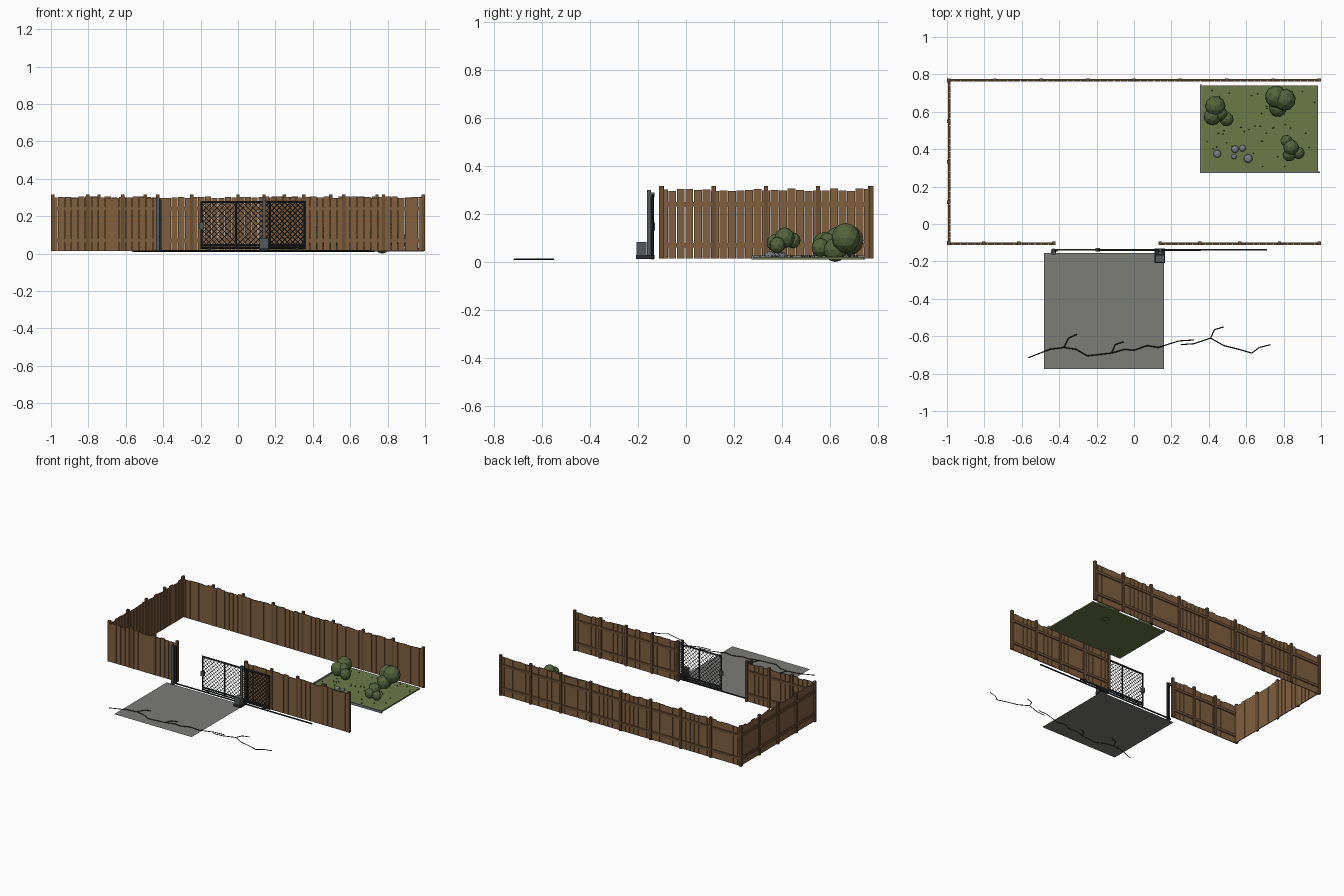
import bpy, bmesh, math, random
from mathutils import Matrix, Vector

random.seed(7)
cube = bpy.data.objects.get("Cube")
if cube:
    bpy.data.objects.remove(cube)


def material(name, r, g, b):
    m = bpy.data.materials.new(name)
    m.use_nodes = True
    m.diffuse_color = (r, g, b, 1)
    m.node_tree.nodes["Principled BSDF"].inputs["Base Color"].default_value = (r, g, b, 1)
    return m


board_wood = material("board wood", .22, .115, .05)
post_wood = material("post wood", .15, .08, .035)
dark_metal = material("dark metal", .02, .024, .026)
grey_metal = material("grey metal", .09, .1, .1)
asphalt = material("asphalt", .2, .205, .19)
crack_black = material("crack black", .01, .01, .01)
lawn_green = material("lawn green", .15, .19, .065)
leaf_green = material("leaf green", .09, .13, .045)
stone_grey = material("stone grey", .2, .21, .22)
tuft_green = material("tuft green", .04, .06, .02)


def finish(bm, name, mat):
    mesh = bpy.data.meshes.new(name)
    bm.to_mesh(mesh)
    bm.free()
    mesh.materials.append(mat)
    obj = bpy.data.objects.new(name, mesh)
    bpy.context.scene.collection.objects.link(obj)
    return obj


def box(bm, x0, x1, y0, y1, z0, z1):
    size = Matrix.Diagonal((x1 - x0, y1 - y0, z1 - z0, 1))
    place = Matrix.Translation(((x0 + x1) / 2, (y0 + y1) / 2, (z0 + z1) / 2))
    bmesh.ops.create_cube(bm, size=1, matrix=place @ size)


def box_part(name, mat, *boxes):
    bm = bmesh.new()
    for b in boxes:
        box(bm, *b)
    return finish(bm, name, mat)


def bar(bm, a, b, width, sides=4):
    a, b = Vector(a), Vector(b)
    d = b - a
    turn = d.to_track_quat('Z', 'Y').to_matrix().to_4x4()
    bmesh.ops.create_cone(bm, cap_ends=True, segments=sides, radius1=width / 2, radius2=width / 2,
                          depth=d.length, matrix=Matrix.Translation((a + b) / 2) @ turn)


# Fence runs: boards on the local -y side, rails on the local +y side
BASE, TOP = .014, .3


def fence(name, start, angle, length, sections):
    place = Matrix.Translation((*start, 0)) @ Matrix.Rotation(angle, 4, 'Z')
    boards, frame = bmesh.new(), bmesh.new()
    count = round(length / .036)
    pitch = length / count
    for i in range(count):
        x = i * pitch
        gap = random.uniform(.001, .004)
        box(boards, x + gap / 2, x + pitch - gap / 2, -.008, -.002, BASE, TOP + random.uniform(-.005, .006))
    for i in range(sections + 1):
        x = .009 + i * (length - .018) / sections
        box(frame, x - .009, x + .009, -.009, .009, BASE, .316)
    for z in (.07, .24):
        box(frame, 0, length, -.002, .005, z - .01, z + .01)
    for bm, part, mat in ((boards, "boards", board_wood), (frame, "posts_and_rails", post_wood)):
        bm.transform(place)
        finish(bm, f"{name}_{part}", mat)


fence("back_fence", (-1, .77), 0, 2, 8)
fence("side_fence", (-.99, -.11), math.pi / 2, .885, 4)
fence("front_right_fence", (-1, -.103), 0, .58, 3)
fence("front_left_fence", (.13, -.103), 0, .87, 4)

# Driveway
bm = bmesh.new()
bmesh.ops.create_grid(bm, x_segments=1, y_segments=1, size=.5,
                      matrix=Matrix.Translation((-.16, -.465, .011)) @ Matrix.Diagonal((.64, .62, 1, 1)))
finish(bm, "driveway", asphalt)

# Ground cracks
crack_paths = [
    [(-.565, -.715), (-.45, -.67), (-.375, -.66), (-.31, -.67), (-.25, -.705), (-.12, -.69), (-.05, -.67),
     (0, -.675), (.07, -.65), (.13, -.66), (.24, -.625), (.32, -.62)],
    [(.25, -.645), (.32, -.64), (.41, -.61), (.48, -.65), (.56, -.67), (.63, -.69), (.67, -.66), (.73, -.645)],
    [(-.375, -.66), (-.35, -.61), (-.305, -.59)],
    [(-.12, -.69), (-.1, -.645), (-.055, -.63)],
    [(.41, -.61), (.43, -.565), (.48, -.55)],
]
bm = bmesh.new()
for path in crack_paths:
    for a, b in zip(path, path[1:]):
        bar(bm, (*a, .012), (*b, .012), .006)
finish(bm, "ground_cracks", crack_black)

# Sliding gate: tube frame, uprights, wire diamonds and wheels
L, R, LOW, HIGH, GY = -.195, .355, .045, .275, -.139
bm = bmesh.new()
for z in (LOW, HIGH):
    bar(bm, (L, GY, z), (R, GY, z), .012, 8)
bar(bm, (L, GY, .03), (R, GY, .03), .01, 8)
for i in range(4):
    x = L + i * (R - L) / 3
    bar(bm, (x, GY, .025), (x, GY, HIGH + .005), .011, 8)
for x in (L + .04, R - .04):
    bar(bm, (x, GY - .006, .024), (x, GY + .006, .024), .02, 12)
finish(bm, "gate_frame", dark_metal)

bm = bmesh.new()
height, step = HIGH - LOW, .028
for i in range(int((R - L + height) / step)):
    s = L - height + (i + 1) * step
    x0, x1 = max(s, L), min(s + height, R)
    for slope in (1, -1):
        ends = []
        for x in (x0, x1):
            rise = x - s
            ends.append((x, GY, LOW + rise if slope > 0 else HIGH - rise))
        bar(bm, *ends, .0035)
finish(bm, "gate_wire_mesh", dark_metal)

box_part("gate_lock", grey_metal, (L - .01, L + .012, -.148, -.128, .13, .165))
box_part("gate_track", dark_metal, (-.44, .71, -.143, -.135, .011, .018))


# Catch post and guide post
def gate_post(name, x, mat):
    box_part(name, mat, (x - .009, x + .009, -.162, -.146, .012, .3),
             (x - .014, x + .014, -.166, -.142, .012, .018),
             (x - .006, x + .006, -.15, -.131, .27, .29))


gate_post("catch_post", -.43, grey_metal)
gate_post("guide_post", .14, grey_metal)
box_part("catch_bracket", dark_metal, (-.422, -.41, -.148, -.133, .02, .29))

# Gate motor
box_part("motor_housing", grey_metal, (.115, .162, -.205, -.165, .03, .083))
box_part("motor_base", dark_metal, (.11, .167, -.208, -.13, .012, .03))

# Planting bed with kerbs
box_part("planting_bed", lawn_green, (.36, .985, .28, .74, .01, .02))
box_part("bed_kerb", stone_grey, (.353, .363, .273, .745, .01, .026), (.353, .995, .273, .282, .01, .026))

# Grass tufts
bm = bmesh.new()
for i in range(45):
    at = (random.uniform(.38, .97), random.uniform(.3, .72), .024)
    bmesh.ops.create_cone(bm, segments=4, radius1=.005, radius2=0, depth=.012,
                          matrix=Matrix.Translation(at) @ Matrix.Diagonal((1.3, .6, 1, 1)))
finish(bm, "grass_tufts", tuft_green)


def blobs(name, mat, detail, squash, spheres):
    bm = bmesh.new()
    for x, y, z, r in spheres:
        spin = Matrix.Rotation(random.uniform(0, 3), 4, 'Z')
        bmesh.ops.create_icosphere(bm, subdivisions=detail, radius=r,
                                   matrix=Matrix.Translation((x, y, z)) @ spin @ Matrix.Diagonal((1, 1, squash, 1)))
    return finish(bm, name, mat)


# Bushes and stones
blobs("left_corner_bush", leaf_green, 2, 1.05,
      [(.76, .68, .09, .06), (.805, .665, .1, .06), (.77, .62, .05, .048)])
blobs("inner_bush", leaf_green, 2, 1.05,
      [(.435, .63, .09, .055), (.42, .575, .075, .048), (.495, .56, .06, .038), (.46, .59, .08, .04)])
blobs("front_bush", leaf_green, 2, 1.05,
      [(.815, .445, .09, .032), (.84, .41, .1, .042), (.83, .37, .08, .035), (.88, .38, .07, .033)])
blobs("stones", stone_grey, 2, .7,
      [(.445, .375, .028, .021), (.54, .4, .027, .02), (.58, .405, .026, .018),
       (.535, .36, .024, .014), (.61, .35, .028, .024)])
